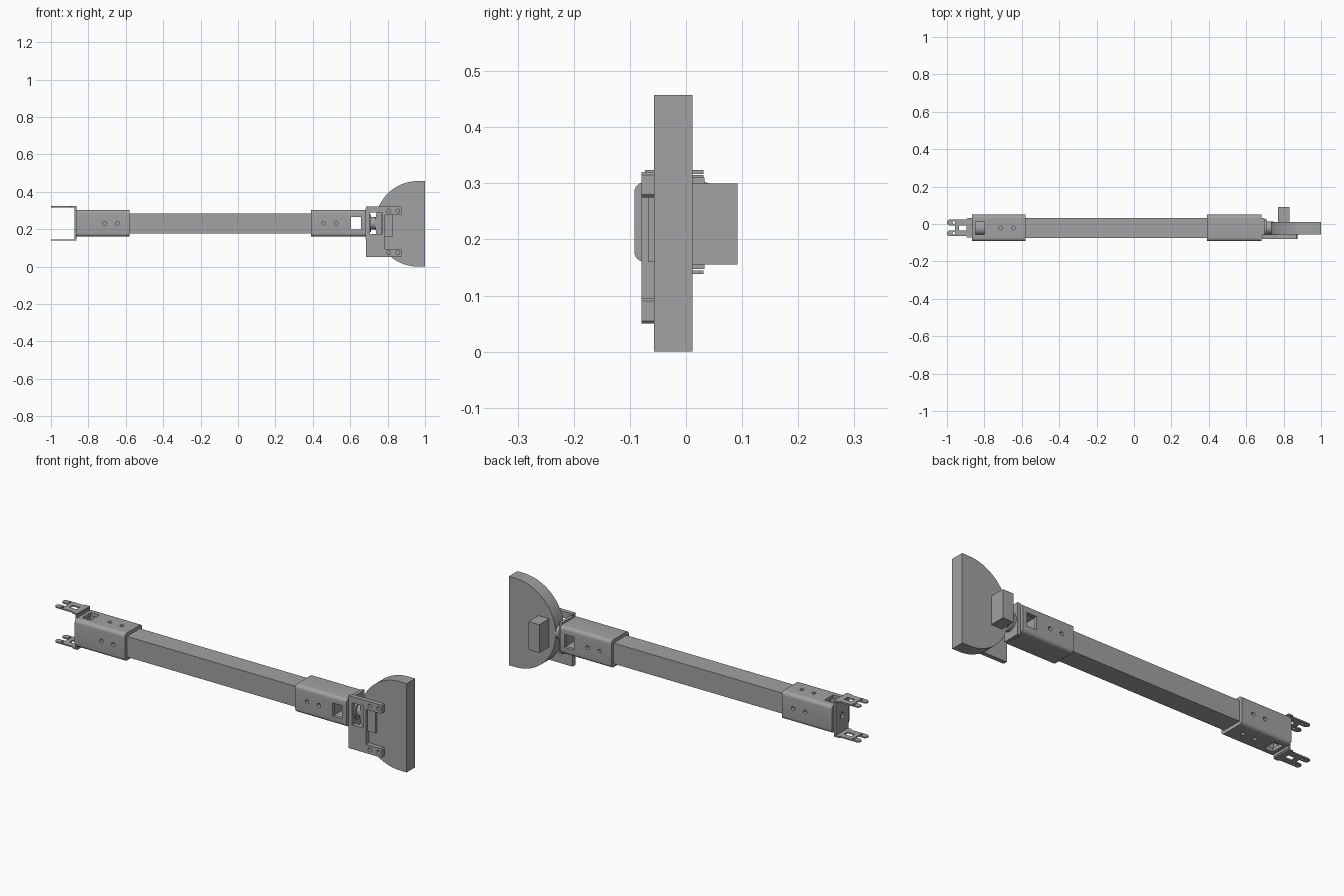
import bpy, bmesh, math

cube = bpy.data.objects.get("Cube")
if cube:
    bpy.data.objects.remove(cube, do_unlink=True)

grey = bpy.data.materials.new("plain grey")
grey.use_nodes = True
grey.diffuse_color = (0.36, 0.36, 0.36, 1)
grey.node_tree.nodes["Principled BSDF"].inputs["Base Color"].default_value = grey.diffuse_color

CY, CZ = -0.021, 0.231   # axis of the arm


def prism(name, pts, axis, a, b):
    """Extrude a 2D outline along an axis from a to b."""
    def place(p, d):
        return {"x": (d, p[0], p[1]), "y": (p[0], d, p[1]), "z": (p[0], p[1], d)}[axis]
    bm = bmesh.new()
    low = [bm.verts.new(place(p, a)) for p in pts]
    high = [bm.verts.new(place(p, b)) for p in pts]
    bm.faces.new(low)
    bm.faces.new(high)
    for i in range(len(pts)):
        j = (i + 1) % len(pts)
        bm.faces.new((low[i], low[j], high[j], high[i]))
    bmesh.ops.recalc_face_normals(bm, faces=bm.faces)
    mesh = bpy.data.meshes.new(name)
    bm.to_mesh(mesh)
    bm.free()
    mesh.materials.append(grey)
    obj = bpy.data.objects.new(name, mesh)
    bpy.context.collection.objects.link(obj)
    return obj


def rect(u0, u1, v0, v1):
    return [(u0, v0), (u1, v0), (u1, v1), (u0, v1)]


def circle(u, v, r, n=20):
    return [(u + r * math.cos(math.tau * i / n), v + r * math.sin(math.tau * i / n)) for i in range(n)]


def rounded(u, v, half, r, n=6):
    """Outline of a square with rounded corners."""
    pts = []
    for k, (su, sv) in enumerate([(1, 1), (-1, 1), (-1, -1), (1, -1)]):
        for i in range(n + 1):
            t = math.pi / 2 * (k + i / n)
            pts.append((u + su * (half - r) + r * math.cos(t), v + sv * (half - r) + r * math.sin(t)))
    return pts


def cut(obj, cutters):
    bpy.context.view_layer.objects.active = obj
    for c in cutters:
        c.hide_render = True
        mod = obj.modifiers.new("cut", "BOOLEAN")
        mod.operation = "DIFFERENCE"
        mod.solver = "EXACT"
        mod.object = c
        bpy.ops.object.modifier_apply(modifier=mod.name)
        bpy.data.objects.remove(c, do_unlink=True)


def smooth(obj):
    bpy.ops.object.select_all(action="DESELECT")
    obj.select_set(True)
    bpy.context.view_layer.objects.active = obj
    bpy.ops.object.shade_smooth_by_angle(angle=math.radians(30))


# Square bar that runs into both sleeves
prism("arm_bar", rect(CY - 0.053, CY + 0.053, CZ - 0.053, CZ + 0.053), "x", -0.77, 0.58)


def sleeve(name, x0, x1):
    obj = prism(name, rounded(CY, CZ, 0.071, 0.018), "x", x0, x1)
    cut(obj, [prism("bore", rect(CY - 0.053, CY + 0.053, CZ - 0.053, CZ + 0.053), "x", x0 - 0.1, x1 + 0.1)])
    return obj


# Sleeves with screw holes and a slot
left = sleeve("fork_end_sleeve", -0.865, -0.58)
cut(left, [prism("hole", circle(x, CZ, 0.01), "y", -0.3, 0.3) for x in (-0.713, -0.645)]
    + [prism("hole", circle(x, CY, 0.01), "z", -0.3, 0.6) for x in (-0.713, -0.645)]
    + [prism("slot", rect(-0.847, -0.798, CY - 0.035, CY + 0.035), "z", -0.3, 0.6)])
smooth(left)
right = sleeve("disc_end_sleeve", 0.39, 0.682)
cut(right, [prism("hole", circle(x, CZ, 0.01), "y", -0.3, 0.3) for x in (0.457, 0.525)]
    + [prism("slot", rect(0.603, 0.657, CZ - 0.034, CZ + 0.034), "y", -0.3, 0.3)])
smooth(right)
smooth(prism("fork_end_plug", circle(CY, CZ, 0.04, 32), "x", -0.865, -0.78))

# Fork bracket: thin back plate with two bent prongs
back = prism("fork_back_plate", rect(CY - 0.052, CY + 0.052, 0.147, 0.315), "x", -0.875, -0.864)
cut(back, [prism("hole", circle(CY, CZ, 0.016), "x", -0.9, -0.84)])
for name, z in (("upper_fork", 0.317), ("lower_fork", 0.138)):
    half = [(-0.864, 0.052), (-0.89, 0.052), (-0.897, 0.044), (-0.99, 0.044),
            (-1.0, 0.036), (-1.0, 0.022), (-0.99, 0.014), (-0.958, 0.014)]
    outline = [(x, CY + d) for x, d in half] + [(x, CY - d) for x, d in reversed(half)]
    fork = prism(name, outline, "z", z, z + 0.007)
    cut(fork, [prism("window", rect(-0.935, -0.895, CY - 0.014, CY + 0.014), "z", 0, 0.5)]
        + [prism("hole", circle(-0.963, CY + s * 0.029, 0.007), "z", 0, 0.5) for s in (-1, 1)])

# Pivot end: cap, collar and bolt
prism("pivot_cap", rect(-0.075, 0.033, 0.147, 0.31), "x", 0.682, 0.698)
smooth(prism("pivot_collar", circle(CY, CZ, 0.046, 32), "x", 0.695, 0.712))
smooth(prism("pivot_bolt", circle(CY, CZ, 0.034, 32), "x", 0.71, 0.745))

# Front clamp plate with two arms
clamp = prism("clamp_plate", [(0.685, 0.05), (0.87, 0.05), (0.875, 0.055), (0.875, 0.09), (0.87, 0.095),
                              (0.785, 0.095), (0.785, 0.275), (0.87, 0.275), (0.875, 0.28),
                              (0.875, 0.315), (0.87, 0.32), (0.685, 0.32)], "y", -0.079, -0.057)
cut(clamp, [prism("window", rect(0.705, 0.77, 0.175, 0.288), "y", -0.2, 0)]
    + [prism("hole", circle(x, z, 0.01), "y", -0.2, 0) for x in (0.805, 0.855) for z in (0.073, 0.297)])
prism("clamp_tab", rect(0.765, 0.83, 0.16, 0.275), "y", -0.068, -0.056)

# Half disc and its rear block
R = 0.2285
arc = [math.pi / 2 + math.pi * i / 40 for i in range(41)]
disc = prism("half_disc", [(1.0, 2 * R)] + [(0.962 + R * math.cos(t), R + R * math.sin(t)) for t in arc]
             + [(1.0, 0.0)], "y", -0.057, 0.012)
smooth(disc)
prism("rear_block", rect(0.77, 0.832, 0.155, 0.3), "y", 0.01, 0.092)
